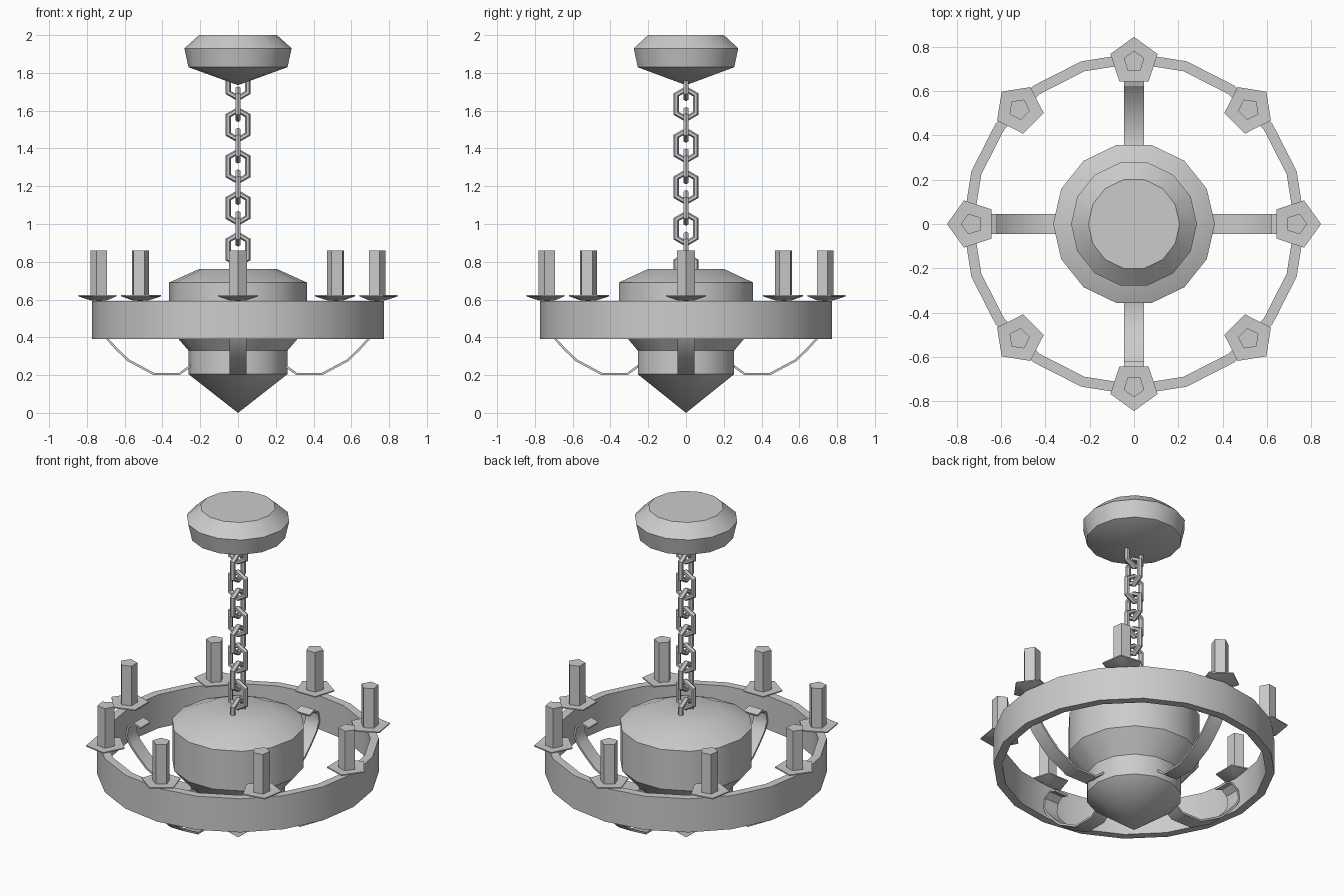
import bpy, bmesh, math
from mathutils import Matrix

if "Cube" in bpy.data.objects:
    bpy.data.objects.remove(bpy.data.objects["Cube"])


def finish(bm, name, angle=30):
    bmesh.ops.remove_doubles(bm, verts=bm.verts, dist=1e-5)
    bmesh.ops.recalc_face_normals(bm, faces=bm.faces)
    me = bpy.data.meshes.new(name)
    bm.to_mesh(me)
    bm.free()
    ob = bpy.data.objects.new(name, me)
    bpy.context.collection.objects.link(ob)
    bpy.ops.object.select_all(action='DESELECT')
    ob.select_set(True)
    bpy.context.view_layer.objects.active = ob
    bpy.ops.object.shade_smooth_by_angle(angle=math.radians(angle))
    return ob


def lathe(name, profile, sides, closed=False, matrix=Matrix()):
    """Revolve (radius, z) points about z."""
    bm = bmesh.new()
    rings = []
    for r, z in profile:
        if r == 0:
            rings.append([bm.verts.new((0, 0, z))] * sides)
        else:
            rings.append([bm.verts.new((r * math.cos(2 * math.pi * i / sides),
                                        r * math.sin(2 * math.pi * i / sides), z))
                          for i in range(sides)])
    pairs = list(zip(rings, rings[1:])) + ([(rings[-1], rings[0])] if closed else [])
    for a, b in pairs:
        for i in range(sides):
            j = (i + 1) % sides
            quad = list(dict.fromkeys((a[i], a[j], b[j], b[i])))
            bm.faces.new(quad)
    bm.transform(matrix)
    return finish(bm, name)


def strap(name, path, width, thick, matrix):
    """Flat strip following (x, z) points."""
    bm = bmesh.new()
    rows = []
    for i, (x, z) in enumerate(path):
        a, b = path[max(i - 1, 0)], path[min(i + 1, len(path) - 1)]
        dx, dz = b[0] - a[0], b[1] - a[1]
        n = math.hypot(dx, dz)
        ox, oz = -dz / n * thick / 2, dx / n * thick / 2
        rows.append([bm.verts.new((x + s * ox, y, z + s * oz))
                     for s, y in ((1, -width / 2), (1, width / 2),
                                  (-1, width / 2), (-1, -width / 2))])
    for a, b in zip(rows, rows[1:]):
        for i in range(4):
            j = (i + 1) % 4
            bm.faces.new((a[i], a[j], b[j], b[i]))
    bm.faces.new(rows[0])
    bm.faces.new(rows[-1])
    bm.transform(matrix)
    return finish(bm, name, 40)


# Ceiling canopy and central body
lathe("canopy", [(0, 1.735), (0.262, 1.83), (0.284, 1.93), (0.206, 2.0), (0, 2.0)], 14)
lathe("central_body", [(0, 0), (0.262, 0.205), (0.262, 0.33), (0.365, 0.45),
                       (0.365, 0.69), (0.206, 0.762), (0, 0.762)], 14)

# Outer hoop
lathe("outer_ring", [(0.772, 0.39), (0.772, 0.593), (0.725, 0.593), (0.725, 0.39)], 20, True)

# Candles with drip dishes, points facing outward
for k in range(8):
    m = Matrix.Rotation(k * math.pi / 4, 4, 'Z') @ Matrix.Translation((0.733, 0, 0))
    lathe(f"drip_dish_{k}", [(0, 0.593), (0.045, 0.595), (0.112, 0.617),
                             (0.112, 0.624), (0, 0.618)], 5, matrix=m)
    lathe(f"candle_{k}", [(0, 0.61), (0.049, 0.61), (0.049, 0.86), (0, 0.86)], 5, matrix=m)

# Curled straps joining body and hoop
curl = [(0.62, 0.51), (0.665, 0.525), (0.705, 0.495), (0.715, 0.44), (0.69, 0.39),
        (0.64, 0.335), (0.58, 0.278), (0.445, 0.206), (0.31, 0.206), (0.25, 0.25)]
for k in range(4):
    strap(f"arm_{k}", curl, 0.09, 0.012, Matrix.Rotation(k * math.pi / 2, 4, 'Z'))

# Chain of alternating six-sided links
for k in range(10):
    bpy.ops.mesh.primitive_torus_add(major_segments=6, minor_segments=6,
                                     major_radius=0.059, minor_radius=0.016)
    ob = bpy.context.object
    ob.name = f"chain_link_{k}"
    me = ob.data
    # stand upright with a corner on top, then stretch
    me.transform(Matrix.Rotation(math.pi / 2, 4, 'Y') @ Matrix.Rotation(0, 4, 'Z'))
    for v in me.vertices:
        v.co.z += math.copysign(0.02, v.co.z)
    turn = math.pi / 2 if k % 2 == 0 else 0
    me.transform(Matrix.Translation((0, 0, 1.745 - 0.11 * k)) @ Matrix.Rotation(turn, 4, 'Z'))
    bpy.ops.object.shade_smooth_by_angle(angle=math.radians(40))
